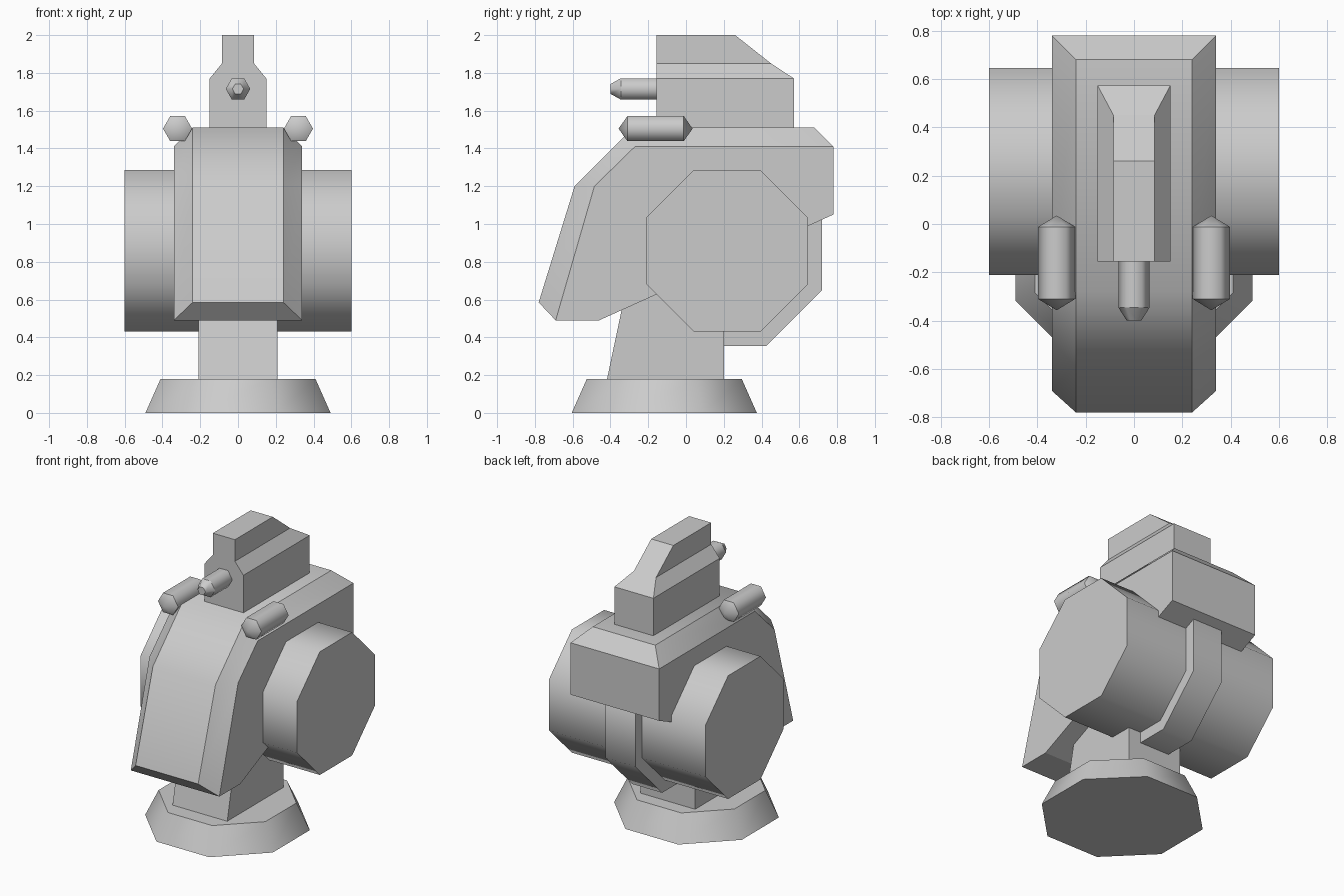
import bpy, bmesh
from math import cos, sin, pi

default = bpy.data.objects.get("Cube")
if default:
    bpy.data.objects.remove(default, do_unlink=True)

# One plain grey for everything
grey = bpy.data.materials.new("plain grey")
grey.use_nodes = True
colour = (0.6, 0.6, 0.6, 1)
grey.diffuse_color = colour
grey.node_tree.nodes["Principled BSDF"].inputs["Base Color"].default_value = colour


def loft(name, rings, is_soft=lambda e: False):
    """Skin a stack of equal-length rings, cap both ends, crease hard edges."""
    bm = bmesh.new()
    loops = [[bm.verts.new(p) for p in ring] for ring in rings]
    n = len(loops[0])
    for a, b in zip(loops, loops[1:]):
        for i in range(n):
            j = (i + 1) % n
            bm.faces.new((a[i], a[j], b[j], b[i]))
    bm.faces.new(loops[0])
    bm.faces.new(loops[-1])
    bmesh.ops.remove_doubles(bm, verts=bm.verts[:], dist=0.0005)
    bmesh.ops.dissolve_limit(bm, angle_limit=0.01, verts=bm.verts[:], edges=bm.edges[:])
    bmesh.ops.recalc_face_normals(bm, faces=bm.faces[:])
    for f in bm.faces:
        f.smooth = True
    for e in bm.edges:
        e.smooth = bool(is_soft(e))
    mesh = bpy.data.meshes.new(name)
    bm.to_mesh(mesh)
    bm.free()
    mesh.materials.append(grey)
    obj = bpy.data.objects.new(name, mesh)
    bpy.context.collection.objects.link(obj)
    return obj


def span(e, axis):
    return abs(e.verts[0].co[axis] - e.verts[1].co[axis]) > 0.001


def lathe(name, axis, centre, stations, sides, flat_sided):
    """Revolve (position, radius) stations round an axis; radius is the
    apothem when flat_sided, otherwise the corner radius."""
    step = 2 * pi / sides
    turn, grow = (step / 2, 1 / cos(step / 2)) if flat_sided else (0, 1)
    rings = []
    for t, r in stations:
        ring = []
        for i in range(sides):
            p = [r * grow * cos(i * step + turn), r * grow * sin(i * step + turn)]
            p.insert(axis, t)
            ring.append([a + b for a, b in zip(p, centre)])
        rings.append(ring)
    return loft(name, rings, lambda e: span(e, axis))


# Foot: flared octagonal plinth
lathe("foot", 2, (0, -0.115, 0), [(0, 0.49), (0.18, 0.41)], 8, True)

# Neck: column with a sloping front
loft("neck", [[(x, -0.42, 0.17), (x, 0.2, 0.17), (x, 0.2, 0.8), (x, -0.287, 0.8)]
              for x in (-0.21, 0.21)])

# Drum through the head, and the rib around its middle
hub = (0, 0.2175, 0.858)
lathe("drum", 0, hub, [(-0.6, 0.4275), (0.6, 0.4275)], 8, True)
lathe("drum_rib", 0, hub, [(-0.115, 0.503), (0.115, 0.503)], 8, True)

# Head: side profile with a raised, chamfered strip over front and top
A, B, C, D = (-0.69, 0.49), (-0.485, 1.2), (-0.27, 1.41), (0.78, 1.41)
under = [(0.78, 1.05), (-0.46, 0.49)]
side = [A, A, B, C, D, D] + under
strip = [A, (-0.78, 0.585), (-0.59, 1.2), (-0.28, 1.51), (0.68, 1.51), D] + under


def head_soft(e):
    return (span(e, 0) and all(v.co.y < 0 and v.co.z > 1 for v in e.verts)
            and e.calc_face_angle(pi) < 0.9)


loft("head", [[(x, y, z) for y, z in prof] for x, prof in
              ((-0.34, side), (-0.24, strip), (0.24, strip), (0.34, side))], head_soft)

# Crest: stepped block narrowing upwards with a sloping back
front = -0.155
loft("crest", [[(-w, front, z), (w, front, z), (w, back, z), (-w, back, z)]
               for z, w, back in ((1.48, 0.15, 0.572), (1.77, 0.15, 0.572),
                                  (1.85, 0.085, 0.45), (2, 0.085, 0.26))])

# Front nozzle and the two side pods
lathe("front_nozzle", 1, (0, 0, 1.715),
      [(-0.4, 0.03), (-0.345, 0.065), (-0.1, 0.065)], 6, False)
for label, s in (("left", 1), ("right", -1)):
    lathe(label + "_pod", 1, (s * 0.32, 0, 1.505),
          [(-0.357, 0), (-0.31, 0.077), (-0.012, 0.077), (0.035, 0)], 6, False)
